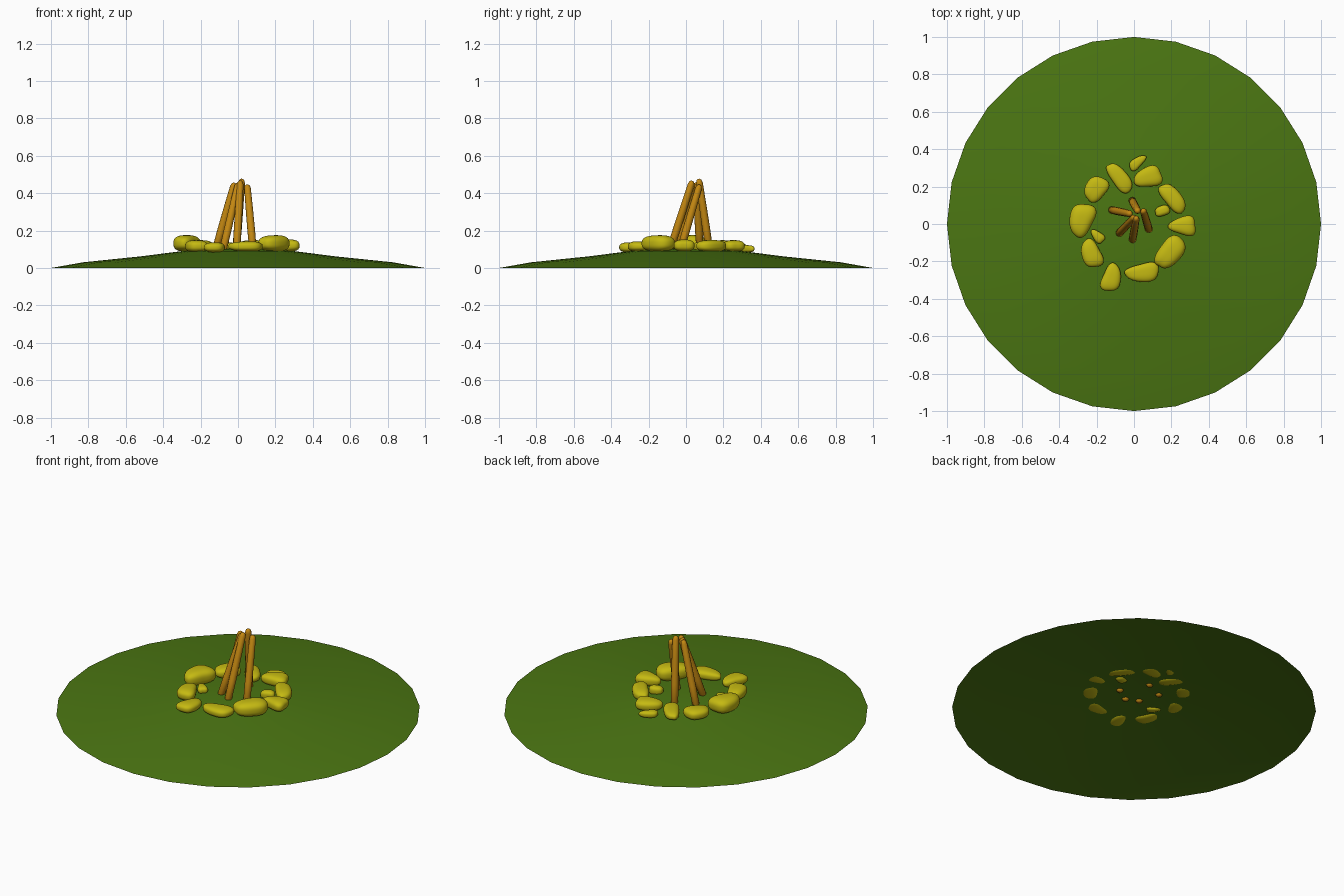
import bpy, bmesh, math, random
from mathutils import Vector, Matrix

if "Cube" in bpy.data.objects:
    bpy.data.objects.remove(bpy.data.objects["Cube"])

random.seed(4)


def material(name, rgb):
    m = bpy.data.materials.new(name)
    m.diffuse_color = (*rgb, 1)
    m.use_nodes = True
    m.node_tree.nodes["Principled BSDF"].inputs["Base Color"].default_value = m.diffuse_color
    return m


GRASS = material("grass green", (0.07, 0.18, 0.006))
STONE = material("mossy yellow stone", (0.56, 0.49, 0.006))
WOOD = material("golden wood", (0.56, 0.25, 0.006))


def finish(bm, name, mat, smooth=True):
    bmesh.ops.recalc_face_normals(bm, faces=bm.faces)
    me = bpy.data.meshes.new(name)
    bm.to_mesh(me)
    bm.free()
    me.materials.append(mat)
    me.polygons.foreach_set("use_smooth", [smooth] * len(me.polygons))
    ob = bpy.data.objects.new(name, me)
    bpy.context.collection.objects.link(ob)
    return ob


# grassy mound: open shallow dome with 28 sides
N = 28
bm = bmesh.new()
rings = []
for r, z in [(1, 0), (0.83, 0.03), (0.52, 0.062), (0.3, 0.09), (0.15, 0.1)]:
    rings.append([bm.verts.new((r * math.cos(math.tau * i / N),
                                r * math.sin(math.tau * i / N), z)) for i in range(N)])
for a, b in zip(rings, rings[1:]):
    for i in range(N):
        j = (i + 1) % N
        bm.faces.new((a[i], a[j], b[j], b[i]))
top = bm.verts.new((0, 0, 0.105))
for i in range(N):
    bm.faces.new((rings[-1][i], rings[-1][(i + 1) % N], top))
for f in bm.faces:
    f.normal_update()
    if f.normal.z < 0:
        f.normal_flip()
finish(bm, "grass_mound", GRASS)

# ring of stones: x, y, length, width, angle, taper (fat end +), top z
STONES = [
    (0.02, 0.33, 0.105, 0.05, 40, -0.3, 0.12),
    (-0.08, 0.25, 0.18, 0.085, -52, 0.25, 0.14),
    (0.075, 0.25, 0.15, 0.105, 15, 0.15, 0.15),
    (0.205, 0.14, 0.18, 0.09, -50, 0.1, 0.15),
    (0.15, 0.07, 0.08, 0.055, 20, 0.2, 0.14),
    (0.258, -0.01, 0.145, 0.095, 0, 0.35, 0.155),
    (0.19, -0.155, 0.19, 0.12, 50, 0.25, 0.178),
    (0.04, -0.26, 0.18, 0.095, 6, 0.35, 0.145),
    (-0.12, -0.285, 0.15, 0.095, 75, -0.25, 0.135),
    (-0.228, -0.157, 0.155, 0.1, 112, -0.15, 0.147),
    (-0.195, -0.065, 0.085, 0.05, -45, 0.2, 0.13),
    (-0.28, 0.02, 0.18, 0.125, 72, 0.2, 0.178),
    (-0.205, 0.185, 0.14, 0.11, 55, 0.2, 0.15),
]
for n, (x, y, length, width, ang, taper, ztop) in enumerate(STONES, 1):
    bm = bmesh.new()
    bmesh.ops.create_icosphere(bm, subdivisions=4, radius=1)
    zlow = 0.085
    half = (ztop - zlow) / 2
    rot = Matrix.Rotation(math.radians(ang), 3, 'Z')
    phase = random.uniform(0, math.tau)
    for v in bm.verts:
        p = v.co.copy()
        # squarish lump: push the sphere toward a rounded block
        k = sum(abs(c) ** 2.7 for c in p) ** (1 / 2.7)
        p /= k
        t = math.atan2(p.y, p.x)
        bump = 1 + 0.06 * math.cos(3 * t + phase) * math.hypot(p.x, p.y)
        w = 1 + taper * p.x
        q = Vector((p.x * length / 2 * bump, p.y * width / 2 * w * bump,
                    p.z * half * (1 + taper * 0.3 * (p.x - 1))))
        v.co = rot @ q + Vector((x, y, zlow + half))
    finish(bm, f"stone_{n}", STONE)

# leaning sticks: base point, top point
STICKS = [
    ((-0.12, 0.075, 0.095), (-0.022, 0.055, 0.445)),
    ((-0.01, 0.125, 0.095), (0.02, 0.07, 0.465)),
    ((-0.08, -0.05, 0.095), (0.0, 0.035, 0.445)),
    ((-0.008, -0.085, 0.095), (0.012, 0.03, 0.455)),
    ((0.08, -0.03, 0.095), (0.05, 0.07, 0.435)),
]
SIDES = 12
for n, (base, tip) in enumerate(STICKS, 1):
    base, tip = Vector(base), Vector(tip)
    axis = tip - base
    rot = axis.to_track_quat('Z', 'Y')
    bm = bmesh.new()
    prev = None
    # rounded ends along a slightly tapered shaft
    for t, r in [(-0.01, 0.012), (0.02, 0.02), (0.3, 0.021), (0.65, 0.02),
                 (0.97, 0.018), (1.01, 0.014), (1.03, 0.006)]:
        ring = [bm.verts.new(base + axis * t + rot @ Vector(
            (r * math.cos(math.tau * i / SIDES), r * math.sin(math.tau * i / SIDES), 0)))
            for i in range(SIDES)]
        if prev:
            for i in range(SIDES):
                j = (i + 1) % SIDES
                bm.faces.new((prev[i], prev[j], ring[j], ring[i]))
        else:
            bm.faces.new(ring[::-1])
        prev = ring
    bm.faces.new(prev)
    finish(bm, f"stick_{n}", WOOD)
